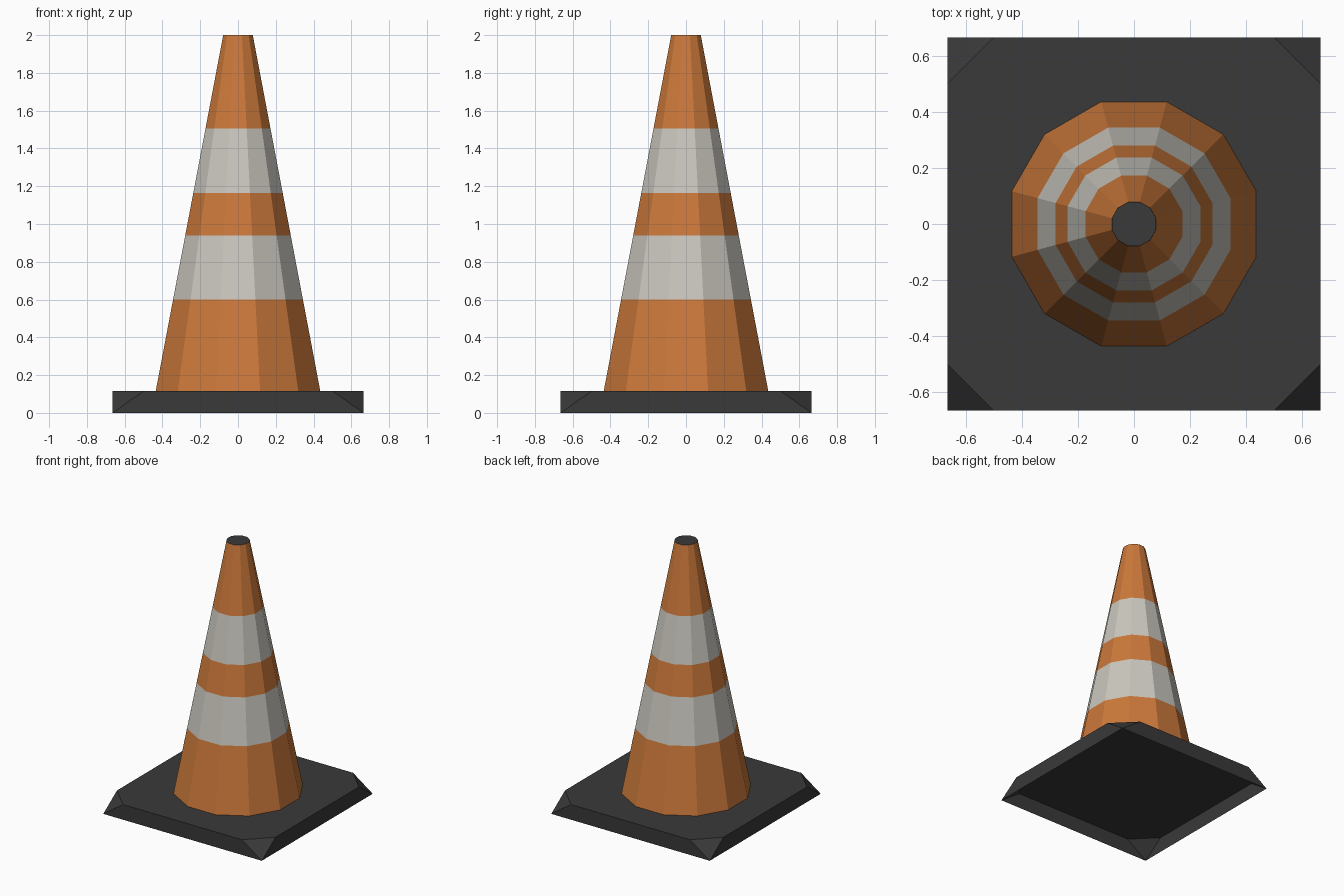
import bpy, bmesh, math

if "Cube" in bpy.data.objects:
    bpy.data.objects.remove(bpy.data.objects["Cube"])


def make_material(name, color):
    m = bpy.data.materials.new(name)
    m.diffuse_color = (*color, 1.0)
    m.use_nodes = True
    m.node_tree.nodes["Principled BSDF"].inputs["Base Color"].default_value = m.diffuse_color
    return m


orange = make_material("cone orange", (0.60, 0.19, 0.043))
white = make_material("stripe white", (0.59, 0.57, 0.515))
rubber = make_material("dark rubber", (0.041, 0.041, 0.041))


def make_object(name, bm, materials):
    mesh = bpy.data.meshes.new(name)
    bm.normal_update()
    bm.to_mesh(mesh)
    bm.free()
    for m in materials:
        mesh.materials.append(m)
    obj = bpy.data.objects.new(name, mesh)
    bpy.context.collection.objects.link(obj)
    return obj


# Base: square shell, open underneath, with top corners cut down to the floor
HALF, CUT, BASE_H = 0.665, 0.50, 0.115
bm = bmesh.new()
bottom, top = [], []
for sx, sy in ((1, 1), (-1, 1), (-1, -1), (1, -1)):
    bottom.append(bm.verts.new((sx * HALF, sy * HALF, 0)))
    pair = [(sx * HALF, sy * CUT), (sx * CUT, sy * HALF)]
    if sx * sy < 0:
        pair.reverse()
    top += [bm.verts.new((x, y, BASE_H)) for x, y in pair]
bm.faces.new(top)
for i in range(4):
    j = (i + 1) % 4
    bm.faces.new((bottom[i], top[2 * i + 1], top[2 * i]))
    bm.faces.new((bottom[i], bottom[j], top[2 * j], top[2 * i + 1]))
# wind the walls to match the upward-facing top
for f in bm.faces:
    f.normal_update()
    if f.normal.dot(f.calc_center_median()) < 0:
        f.normal_flip()
make_object("base", bm, [rubber])

# Cone: twelve-sided tapering body with alternating stripe rings and a dark cap
SIDES = 12
levels = [BASE_H, 0.60, 0.94, 1.165, 1.505, 2.0]
R_LOW, R_TOP = 0.451, 0.081
bm = bmesh.new()
rings = []
for z in levels:
    t = (z - BASE_H) / (2.0 - BASE_H)
    r = R_LOW + (R_TOP - R_LOW) * t
    angles = [math.radians(15) + math.tau * k / SIDES for k in range(SIDES)]
    rings.append([bm.verts.new((r * math.cos(a), r * math.sin(a), z)) for a in angles])
for n, (low, high) in enumerate(zip(rings, rings[1:])):
    for k in range(SIDES):
        j = (k + 1) % SIDES
        face = bm.faces.new((low[k], low[j], high[j], high[k]))
        face.material_index = n % 2
cap = bm.faces.new(rings[-1])
cap.material_index = 2
make_object("cone_body", bm, [orange, white, rubber])
